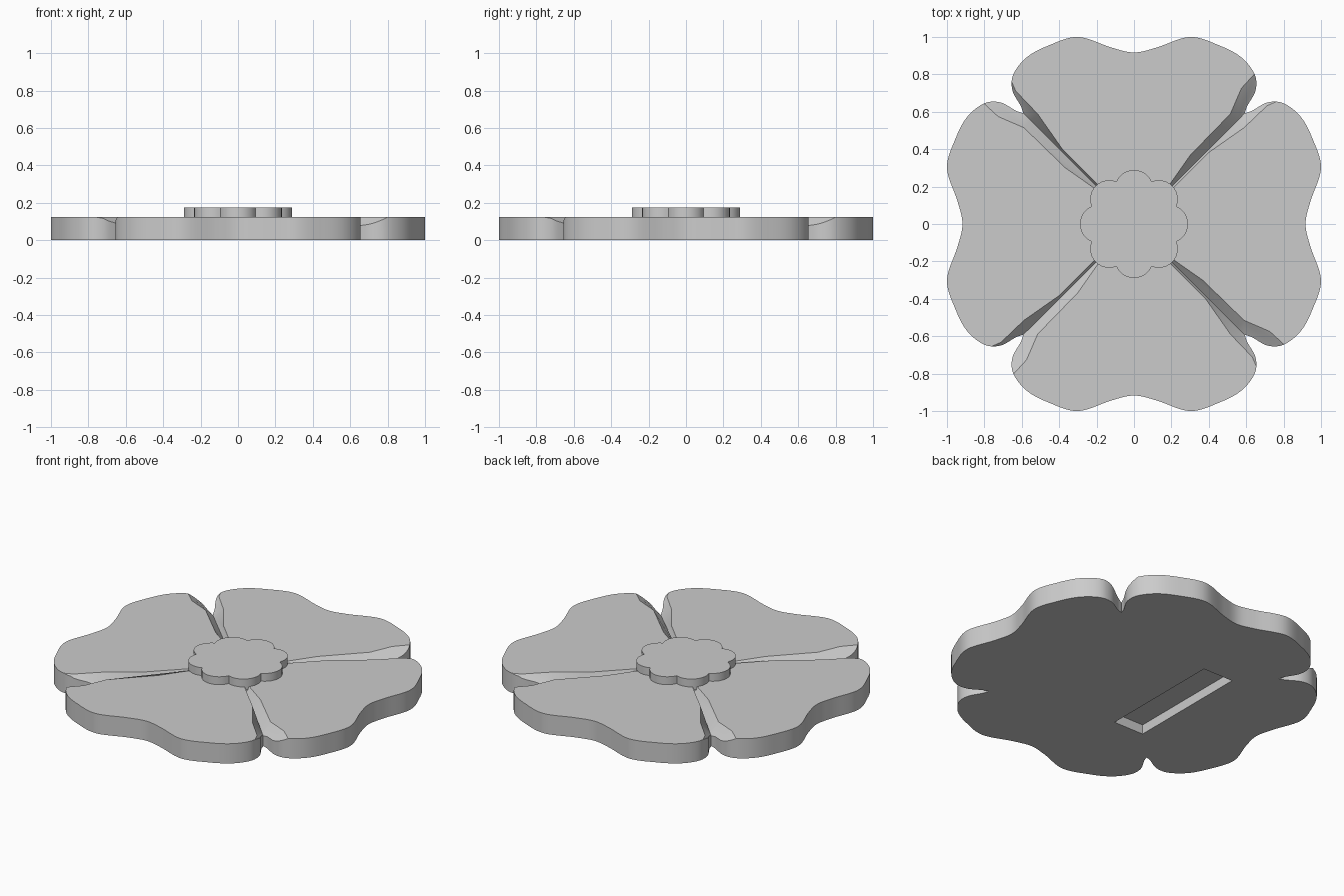
import bpy, bmesh, math
from mathutils import Vector, Matrix

if "Cube" in bpy.data.objects:
    bpy.data.objects.remove(bpy.data.objects["Cube"], do_unlink=True)

THICK = 0.125

grey = bpy.data.materials.new("plain_grey")
grey.use_nodes = True
grey.diffuse_color = (0.6, 0.6, 0.6, 1)
grey.node_tree.nodes["Principled BSDF"].inputs["Base Color"].default_value = (0.6, 0.6, 0.6, 1)


def make_object(name, bm):
    bmesh.ops.recalc_face_normals(bm, faces=bm.faces)
    mesh = bpy.data.meshes.new(name)
    bm.to_mesh(mesh)
    bm.free()
    mesh.materials.append(grey)
    obj = bpy.data.objects.new(name, mesh)
    bpy.context.collection.objects.link(obj)
    return obj


def loft(name, sections):
    """Skin a row of closed sections and cap both ends."""
    bm = bmesh.new()
    rings = [[bm.verts.new(p) for p in s] for s in sections]
    for a, b in zip(rings, rings[1:]):
        for i in range(len(a)):
            j = (i + 1) % len(a)
            bm.faces.new((a[i], a[j], b[j], b[i]))
    bm.faces.new(rings[0])
    bm.faces.new(rings[-1])
    return make_object(name, bm)


def extrude(name, outline, z0, z1):
    return loft(name, [[(x, y, z) for x, y in outline] for z in (z0, z1)])


def cut(obj, cutter):
    mod = obj.modifiers.new("cut", 'BOOLEAN')
    mod.operation = 'DIFFERENCE'
    mod.solver = 'EXACT'
    mod.object = cutter
    cutter.hide_render = True
    bpy.context.view_layer.objects.active = obj
    bpy.ops.object.modifier_apply(modifier=mod.name)
    bpy.data.objects.remove(cutter, do_unlink=True)


def spline(pts, steps=7):
    """Smooth curve through the points, open at both ends."""
    pts = [Vector(p) for p in pts]
    out = []
    for i in range(1, len(pts) - 2):
        a, b, c, d = pts[i - 1:i + 3]
        for k in range(steps):
            t = k / steps
            out.append(0.5 * (2 * b + (c - a) * t + (2 * a - 5 * b + 4 * c - d) * t * t
                              + (3 * b - a - 3 * c + d) * t ** 3))
    out.append(pts[-2])
    return out


# Petal edge: half of one petal, mirrored, then turned four times
half = spline([(-0.12, 0.94), (0, 0.917), (0.12, 0.943), (0.3, 1.0), (0.46, 0.953),
               (0.575, 0.89), (0.645, 0.8), (0.65, 0.715), (0.605, 0.63),
               (0.59, 0.59), (0.56, 0.55)])
petal = [Vector((-p.x, p.y)) for p in reversed(half[1:])] + half
outline = []
for q in range(4):
    turn = Matrix.Rotation(-q * math.pi / 2, 2)
    outline += [turn @ p for p in petal[:-1]]
flower = extrude("petals", outline, 0, THICK)

# Grooves between petals, widening outward
for q in range(4):
    angle = math.pi / 4 + q * math.pi / 2
    along = Vector((math.cos(angle), math.sin(angle), 0))
    across = Vector((-along.y, along.x, 0))
    top = 0.2
    sections = []
    for dist, width, depth in ((0.27, 0.012, 0.05), (0.78, 0.052, 0.058), (1.1, 0.115, 0.066)):
        low = THICK - depth
        wide = width * (top - low) / depth
        c = along * dist
        sections.append([c + Vector((0, 0, low)),
                         c + across * wide + Vector((0, 0, top)),
                         c - across * wide + Vector((0, 0, top))])
    cut(flower, loft("groove_cutter", sections))

# Slot in the underside
slot = [(-0.4, -0.4), (-0.19, -0.4), (-0.19, 0.4), (-0.4, 0.4)]
cut(flower, extrude("slot_cutter", slot, -0.1, 0.06))

# Scalloped centre with eight lobes
lobes = []
for n in range(8):
    mid = n * math.pi / 4
    for k in range(12):
        a = mid + (k / 12 - 0.5) * math.pi / 4
        b = a - mid
        r = 0.187 * math.cos(b) + math.sqrt(0.102 ** 2 - (0.187 * math.sin(b)) ** 2)
        lobes.append((r * math.cos(a), r * math.sin(a)))
centre = extrude("flower_centre", lobes, THICK - 0.02, 0.175)

# Smooth edges, crisp rims
for obj in (flower, centre):
    bpy.ops.object.select_all(action='DESELECT')
    obj.select_set(True)
    bpy.context.view_layer.objects.active = obj
    bpy.ops.object.shade_smooth_by_angle(angle=math.radians(25))
